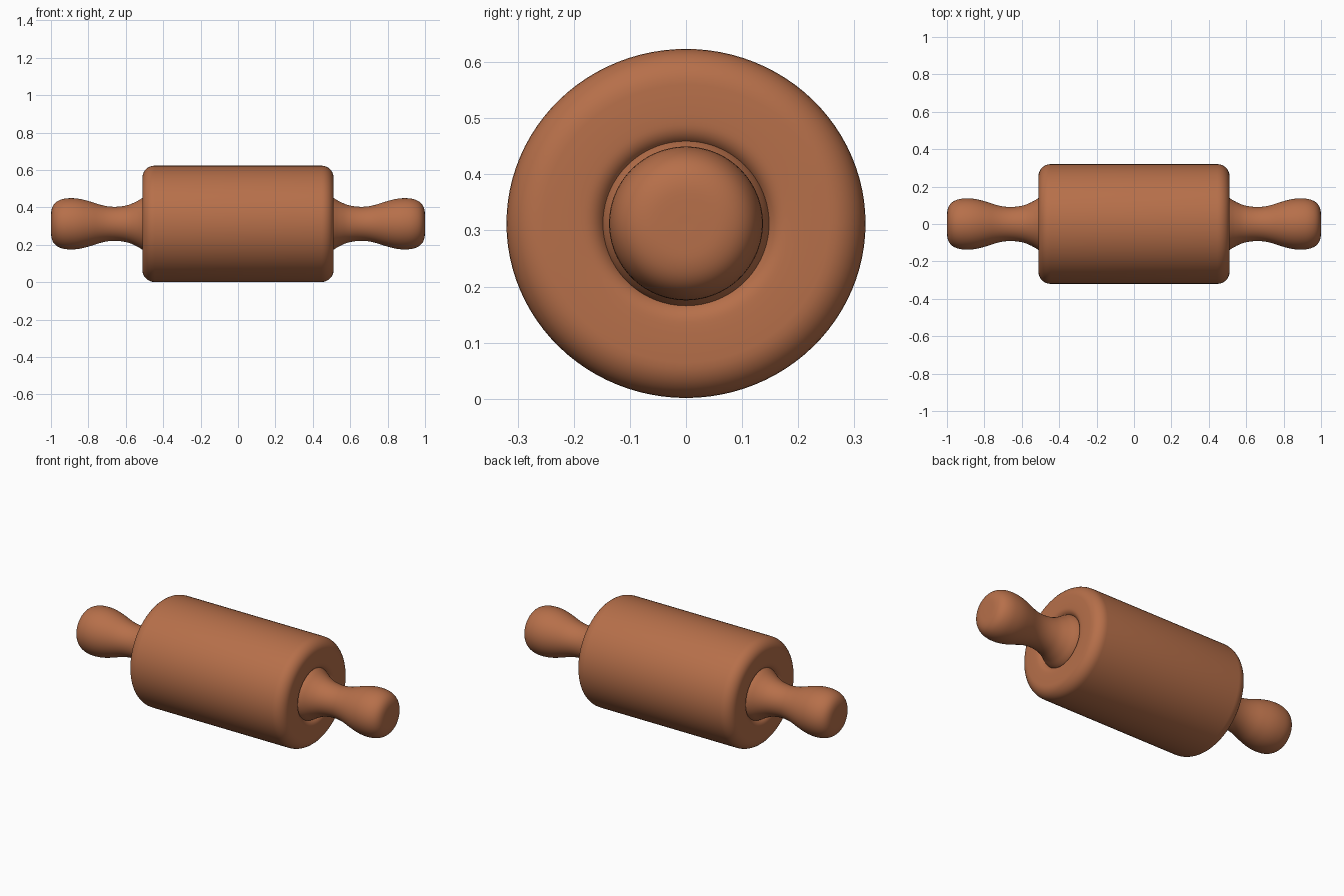
import bpy, math

if "Cube" in bpy.data.objects:
    bpy.data.objects.remove(bpy.data.objects["Cube"])

CZ = 0.3125   # axis height
SEG = 96

wood = bpy.data.materials.new("warm_brown_wood")
wood.diffuse_color = (0.47, 0.16, 0.068, 1)
wood.use_nodes = True
wood.node_tree.nodes["Principled BSDF"].inputs["Base Color"].default_value = wood.diffuse_color


def smooth(pts, n=4):
    """Catmull-Rom curve through profile points."""
    out = []
    for i in range(len(pts) - 1):
        a, b = pts[max(i - 1, 0)], pts[i]
        c, d = pts[i + 1], pts[min(i + 2, len(pts) - 1)]
        for k in range(n):
            t = k / n
            out.append(tuple(0.5 * (2 * q + (r - p) * t + (2 * p - 5 * q + 4 * r - s) * t * t
                                    + (3 * q - p - 3 * r + s) * t ** 3)
                             for p, q, r, s in zip(a, b, c, d)))
    return out + [pts[-1]]


def lathe(name, profile, ry=1.0, rz=1.0):
    """Revolve (x, radius) points, ordered by growing x, round the x axis."""
    verts, faces = [], []
    for x, r in profile:
        for j in range(SEG):
            a = 2 * math.pi * j / SEG
            verts.append((x, r * ry * math.cos(a), r * rz * math.sin(a)))
    for i in range(len(profile) - 1):
        for j in range(SEG):
            k = (j + 1) % SEG
            faces.append((i * SEG + j, (i + 1) * SEG + j, (i + 1) * SEG + k, i * SEG + k))
    last = (len(profile) - 1) * SEG
    faces.append(tuple(range(SEG)))
    faces.append(tuple(last + j for j in reversed(range(SEG))))
    me = bpy.data.meshes.new(name)
    me.from_pydata(verts, [], faces)
    me.flip_normals()
    me.materials.append(wood)
    ob = bpy.data.objects.new(name, me)
    bpy.context.collection.objects.link(ob)
    ob.location.z = CZ
    bpy.ops.object.select_all(action='DESELECT')
    ob.select_set(True)
    bpy.context.view_layer.objects.active = ob
    bpy.ops.object.shade_smooth_by_angle(angle=math.radians(40))
    return ob


# Roller: rounded rim, end faces dished in around the handles
R, X, F = 0.32, 0.511, 0.065
half = [(X - F + F * math.sin(t * math.pi / 16), R - F + F * math.cos(t * math.pi / 16))
        for t in range(9)]
half += smooth([(X, 0.20), (X - 0.002, 0.175), (X - 0.010, 0.158), (X - 0.025, 0.146), (X - 0.045, 0.14)])
roller = [(-x, r) for x, r in reversed(half)] + half
lathe("roller", roller, 1.0, 0.972)

# Handles: flared root, narrow neck, rounded grip
grip = smooth([(0.46, 0.155), (0.49, 0.148), (0.51, 0.139), (0.54, 0.121), (0.58, 0.103),
               (0.62, 0.094), (0.66, 0.091), (0.70, 0.094), (0.74, 0.103), (0.79, 0.119),
               (0.84, 0.132), (0.885, 0.137), (0.93, 0.134), (0.965, 0.121), (0.987, 0.10),
               (0.998, 0.07), (1.0, 0.03), (1.0, 0.002)])
lathe("right_handle", grip)
lathe("left_handle", [(-x, r) for x, r in reversed(grip)])
